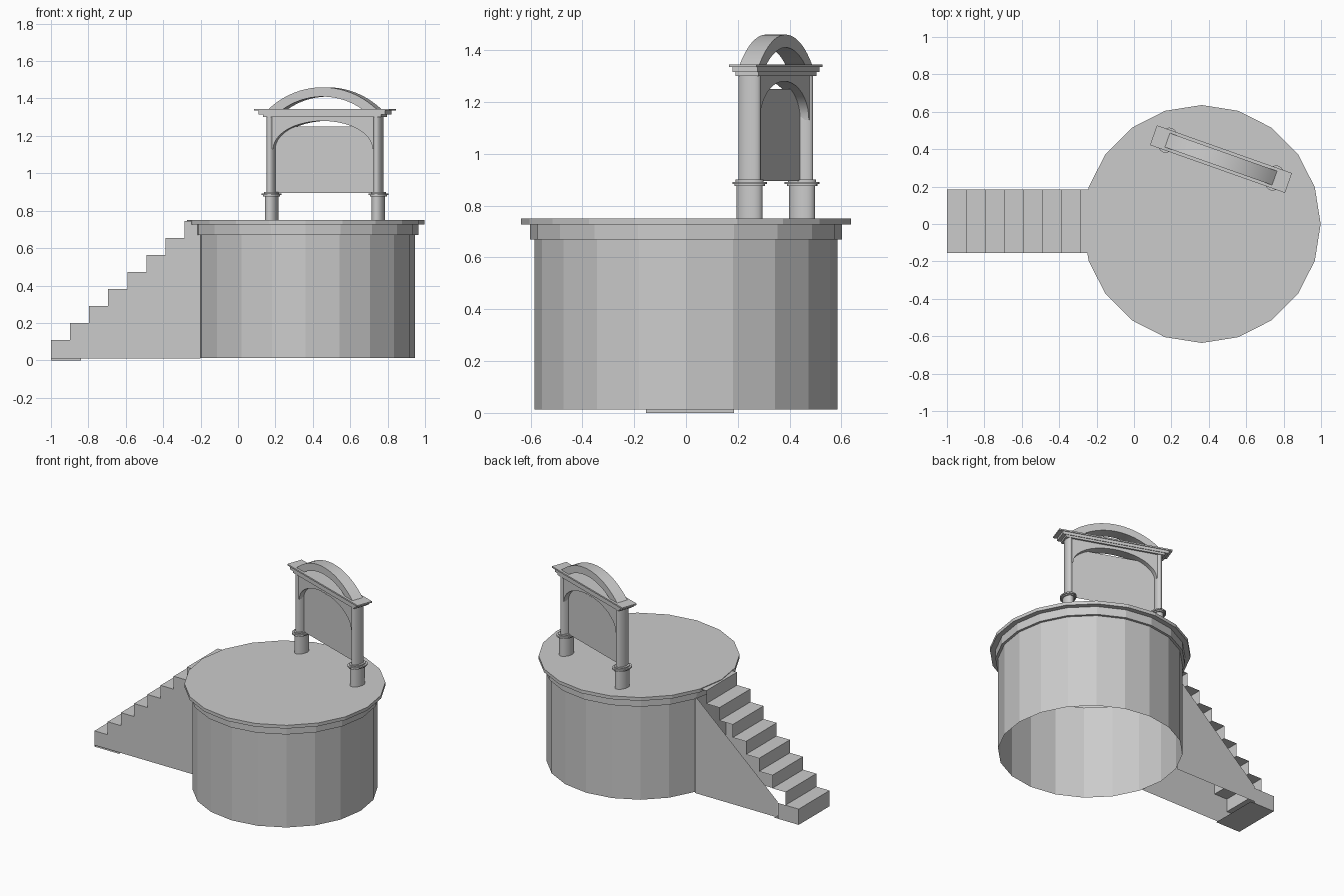
import bpy, bmesh, math
from mathutils import Matrix, Vector

if "Cube" in bpy.data.objects:
    bpy.data.objects.remove(bpy.data.objects["Cube"])


def make(name, verts, faces, mat=None, smooth=False):
    bm = bmesh.new()
    vs = [bm.verts.new(v) for v in verts]
    for f in faces:
        bm.faces.new([vs[i] for i in f])
    bmesh.ops.recalc_face_normals(bm, faces=bm.faces)
    me = bpy.data.meshes.new(name)
    bm.to_mesh(me)
    bm.free()
    ob = bpy.data.objects.new(name, me)
    bpy.context.collection.objects.link(ob)
    if mat:
        ob.matrix_world = mat
    if smooth:
        bpy.ops.object.select_all(action='DESELECT')
        ob.select_set(True)
        bpy.context.view_layer.objects.active = ob
        bpy.ops.object.shade_smooth_by_angle(angle=math.radians(40))
    return ob


def lathe(name, profile, n, mat=None, cap_bottom=True, smooth=False):
    """Stack of elliptical rings (rx, ry, z), capped on top."""
    verts = [(rx * math.cos(2 * math.pi * i / n), ry * math.sin(2 * math.pi * i / n), z)
             for rx, ry, z in profile for i in range(n)]
    faces = [(r * n + i, r * n + (i + 1) % n, (r + 1) * n + (i + 1) % n, (r + 1) * n + i)
             for r in range(len(profile) - 1) for i in range(n)]
    faces.append([(len(profile) - 1) * n + i for i in range(n)])
    if cap_bottom:
        faces.append(list(range(n)))
    return make(name, verts, faces, mat, smooth)


def arch(name, lower, upper, half_depth, mat):
    """Solid band between two matching xz curves."""
    n = len(lower)
    verts = [(x, y, z) for y in (-half_depth, half_depth) for x, z in lower + upper]
    faces, m = [], 2 * n
    for i in range(n - 1):
        a, b, c, d = i, i + 1, n + i + 1, n + i
        faces += [(a, b, c, d), (a + m, b + m, c + m, d + m),
                  (a, b, b + m, a + m), (d, c, c + m, d + m)]
    for i in (0, n - 1):
        faces.append((i, n + i, n + i + m, i + m))
    return make(name, verts, faces, mat, True)


def box(name, x, y, z0, z1, mat):
    verts = [(sx * x, sy * y, z) for z in (z0, z1)
             for sx, sy in ((-1, -1), (1, -1), (1, 1), (-1, 1))]
    return make(name, verts, [(0, 1, 2, 3), (4, 5, 6, 7), (0, 1, 5, 4),
                              (1, 2, 6, 5), (2, 3, 7, 6), (3, 0, 4, 7)], mat)


# round platform, open underneath
lathe("platform", [(r, r, z) for r, z in ((.585, .013), (.585, .67), (.602, .67),
      (.602, .727), (.636, .727), (.636, .75))], 20,
      Matrix.Translation((.362, 0, 0)), cap_bottom=False)

# stair treads and risers
Y0, Y1, N = -.155, .185, 8
steps = [(-1, 0)]
for i in range(N):
    x, z = -1 + i * .102, .11 + i * .0908
    steps += [(x, z), (x + .102 if i < N - 1 else -.2, z)]
k = len(steps)
make("stair_steps", [(x, y, z) for y in (Y0, Y1) for x, z in steps],
     [(i, i + 1, k + i + 1, k + i) for i in range(k - 1)])

# front stair wall, stepped in one strip per tread
verts, faces = [], []
for i in range(N):
    xa, z = steps[1 + 2 * i]
    xb = steps[2 + 2 * i][0]
    b = len(verts)
    verts += [(xa, Y0, .01), (xb, Y0, .01), (xb, Y0, z), (xa, Y0, z)]
    faces.append((b, b + 1, b + 2, b + 3))
make("stair_front_wall", verts, faces)

# back stair stringer, bottom step side and foot plate
make("stair_back_stringer", [(-.84, Y1 + .003, .01), (-.2, Y1 + .003, .01),
     (-.2, Y1 + .003, .69), (-.84, Y1 + .003, .12)], [(0, 1, 2, 3)])
make("bottom_step_side", [(-1, Y1, 0), (-.84, Y1, 0), (-.84, Y1, .11), (-1, Y1, .11)],
     [(0, 1, 2, 3)])
make("stair_foot", [(-1, Y0, 0), (-.81, Y0, 0), (-.81, Y1, 0), (-1, Y1, 0)], [(0, 1, 2, 3)])

# gateway frame, turned on the platform
M = Matrix.Translation((.465, .347, 0)) @ Matrix.Rotation(math.radians(-19.5), 4, 'Z')

# oval pillars with collared bases
for side, s in (("left", -1), ("right", 1)):
    lathe(side + "_pillar", [(.034, .052, .75), (.034, .052, .875), (.043, .061, .875),
          (.043, .061, .883), (.051, .069, .883), (.051, .069, .892), (.038, .056, .892),
          (.038, .056, .9), (.023, .045, .9), (.023, .045, 1.305)], 20,
          M @ Matrix.Translation((s * .303, 0, 0)), smooth=True)

# panel between the pillars
make("panel", [(-.29, 0, .895), (.29, 0, .895), (.29, 0, 1.25), (-.29, 0, 1.25)],
     [(0, 1, 2, 3)], M)

# arched underside of the lintel
S = 20
ang = [math.pi * (1 - i / S) for i in range(S + 1)]
low = [(-.305, 1.13)] + [(.282 * math.cos(a), 1.13 + .15 * math.sin(a)) for a in ang] + [(.305, 1.13)]
arch("lintel_arch", low, [(x, 1.305) for x, z in low], .035, M)

# stepped cornice
box("cornice_lower", .335, .047, 1.30, 1.315, M)
box("cornice_middle", .358, .051, 1.315, 1.335, M)
box("cornice_top", .383, .056, 1.335, 1.345, M)

# curved pediment: concentric arcs
CZ = 1.001


def arc(r):
    h = math.acos((1.345 - CZ) / r)
    return [(r * math.sin(t), CZ + r * math.cos(t))
            for t in (-h + 2 * h * i / S for i in range(S + 1))]


arch("pediment_arch", arc(.409), arc(.459), .04, M)
